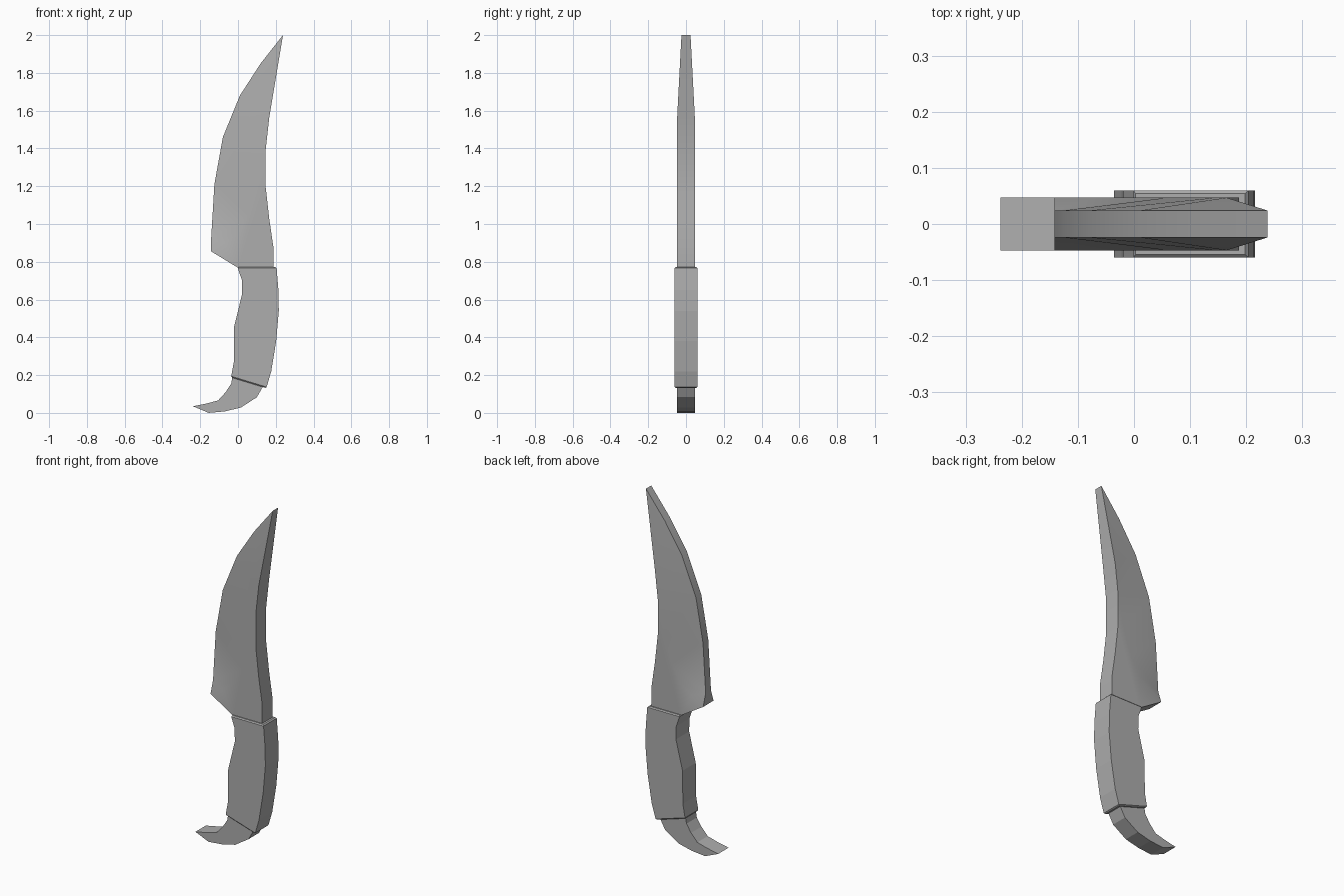
import bpy, bmesh

if "Cube" in bpy.data.objects:
    bpy.data.objects.remove(bpy.data.objects["Cube"])

grey = bpy.data.materials.new("dark_grey")
grey.diffuse_color = (0.42, 0.42, 0.42, 1)
grey.use_nodes = True
grey.node_tree.nodes["Principled BSDF"].inputs["Base Color"].default_value = grey.diffuse_color


def finish(bm, name):
    bmesh.ops.recalc_face_normals(bm, faces=bm.faces)
    mesh = bpy.data.meshes.new(name)
    bm.to_mesh(mesh)
    bm.free()
    mesh.materials.append(grey)
    obj = bpy.data.objects.new(name, mesh)
    bpy.context.collection.objects.link(obj)
    return obj


def slab(name, outline, half, bevel_edges=(), bevel=0.0):
    """Extrude an (x, z) outline to both sides; chamfer the listed outline sides."""
    bm = bmesh.new()
    n = len(outline)
    front = [bm.verts.new((x, -half, z)) for x, z in outline]
    back = [bm.verts.new((x, half, z)) for x, z in outline]
    bm.faces.new(front)
    bm.faces.new(back[::-1])
    walls = [bm.faces.new((front[i], back[i], back[(i + 1) % n], front[(i + 1) % n]))
             for i in range(n)]
    if bevel:
        edges = {e for i in bevel_edges for e in walls[i].edges}
        bmesh.ops.bevel(bm, geom=list(edges), offset=bevel, segments=1, affect='EDGES')
    return finish(bm, name)


# Curved pommel hook
slab("pommel_hook", [
    (-0.028, 0.20), (-0.036, 0.155), (-0.065, 0.11), (-0.105, 0.066), (-0.165, 0.05),
    (-0.238, 0.035), (-0.155, 0.0), (-0.07, 0.008), (0.015, 0.028), (0.1, 0.083),
    (0.138, 0.15)], 0.047)

# Grip, chamfered around its top and bottom ends
slab("grip", [
    (-0.037, 0.188), (0.15, 0.131), (0.176, 0.22), (0.202, 0.38), (0.216, 0.54),
    (0.214, 0.65), (0.204, 0.772), (-0.003, 0.772), (0.02, 0.705), (0.022, 0.63),
    (0.0, 0.54), (-0.02, 0.46), (-0.022, 0.27)], 0.06, (0, 6), 0.006)

# Blade: thick spine, hollow-ground area thinning towards the cutting edge
THICK, THIN = 0.047, 0.024
heel = [(-0.142, 0.855), (0.005, 0.765)]
spine = [(0.187, 0.765), (0.187, 0.88), (0.165, 1.03), (0.146, 1.2), (0.146, 1.39), (0.165, 1.56)]
edge = [(0.238, 2.0), (0.12, 1.85), (0.01, 1.68), (-0.08, 1.46), (-0.125, 1.21), (-0.142, 0.925)]
ridge = [(-0.07, 0.9), (0.0, 0.95), (0.06, 1.05), (0.11, 1.2)]
points = heel + spine + edge + ridge
# indices: heel 0-1, spine 2-7, edge 8-13 (8 is the tip), ridge 14-17
side_faces = [
    (0, 1, 2, 3, 4, 5, 6, 17, 16, 15, 14),
    (0, 14, 13), (13, 14, 15), (13, 15, 16), (13, 16, 12), (16, 17, 12),
    (12, 17, 11), (17, 6, 11), (6, 7, 10), (6, 10, 11), (7, 9, 10), (7, 8, 9)]
bm = bmesh.new()
sides = []
for s in (-1, 1):
    vs = [bm.verts.new((x, s * (THIN if 8 <= i <= 13 else THICK), z))
          for i, (x, z) in enumerate(points)]
    for f in side_faces:
        bm.faces.new([vs[i] for i in f])
    sides.append(vs)
for i in range(14):
    j = (i + 1) % 14
    bm.faces.new((sides[0][i], sides[1][i], sides[1][j], sides[0][j]))
blade = finish(bm, "blade")
bpy.context.view_layer.objects.active = blade
blade.select_set(True)
bpy.ops.object.shade_smooth_by_angle(angle=0.6)
